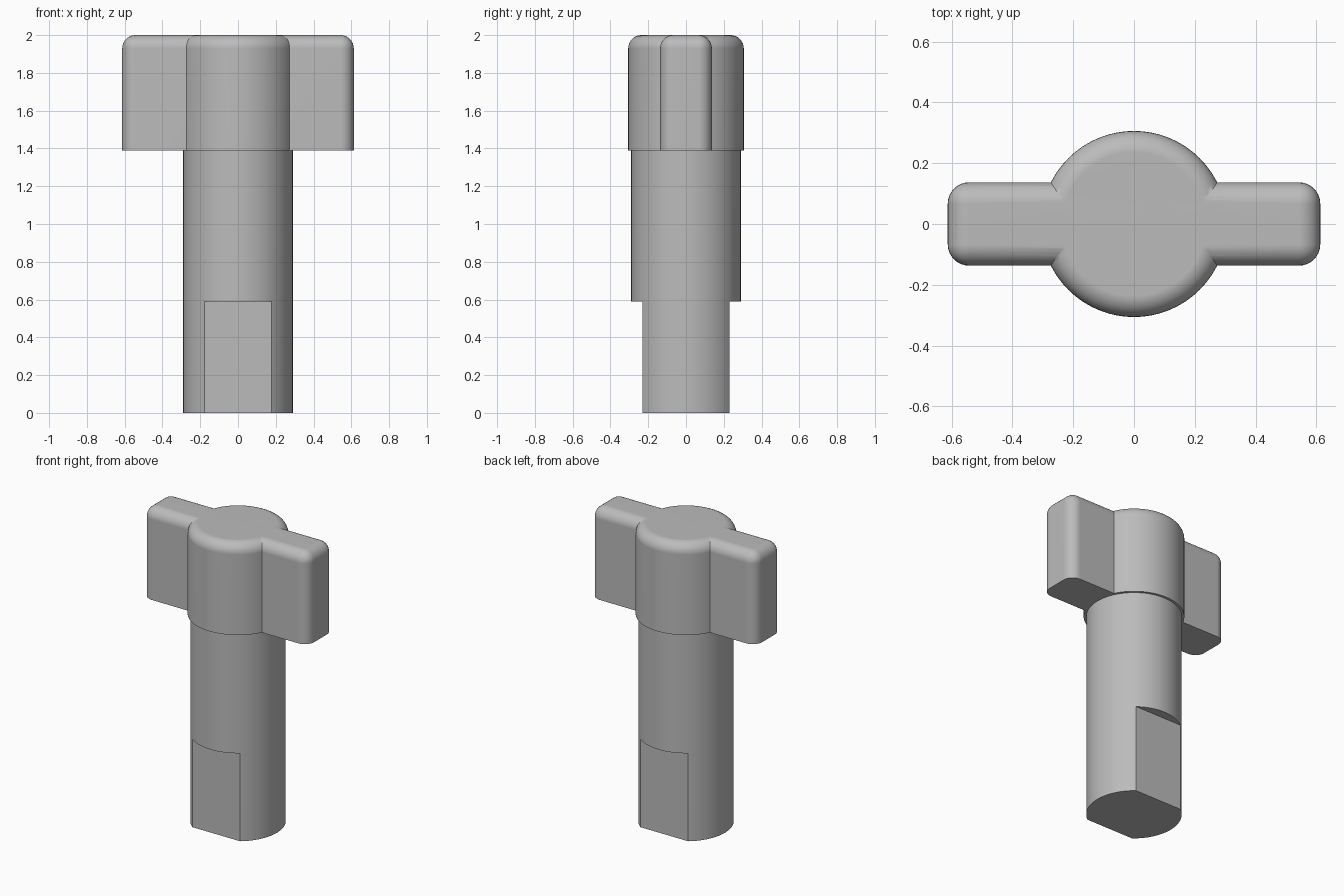
import bpy, bmesh, math
from mathutils import Matrix

if "Cube" in bpy.data.objects:
    bpy.data.objects.remove(bpy.data.objects["Cube"])

R_SHAFT, R_HEAD = 0.29, 0.306
Z_FLAT, Z_HEAD, Z_TOP = 0.59, 1.39, 2.0
FILLET, SEG = 0.07, 8

grey = bpy.data.materials.new("plain_grey")
grey.diffuse_color = (0.5, 0.5, 0.5, 1)
grey.use_nodes = True
grey.node_tree.nodes["Principled BSDF"].inputs["Base Color"].default_value = grey.diffuse_color


def finish(name, bm):
    me = bpy.data.meshes.new(name)
    bmesh.ops.recalc_face_normals(bm, faces=bm.faces[:])
    bm.to_mesh(me)
    bm.free()
    ob = bpy.data.objects.new(name, me)
    bpy.context.collection.objects.link(ob)
    me.materials.append(grey)
    return ob


def cylinder(name, r, z0, z1, fillet=0):
    bm = bmesh.new()
    bmesh.ops.create_cone(bm, cap_ends=True, segments=96, radius1=r, radius2=r,
                          depth=z1 - z0, matrix=Matrix.Translation((0, 0, (z0 + z1) / 2)))
    if fillet:
        rim = [e for e in bm.edges if all(v.co.z > z1 - 1e-4 for v in e.verts)]
        bmesh.ops.bevel(bm, geom=rim, offset=fillet, segments=SEG, profile=0.5,
                        affect='EDGES', clamp_overlap=False)
    return finish(name, bm)


def box(name, lo, hi, fillet=0):
    bm = bmesh.new()
    bmesh.ops.create_cube(bm, size=1)
    for v in bm.verts:
        v.co = [a + (b - a) * (c + 0.5) for a, b, c in zip(lo, hi, v.co)]
    if fillet:
        # every edge except those around the bottom
        edges = [e for e in bm.edges if any(v.co.z > hi[2] - 1e-4 for v in e.verts)]
        bmesh.ops.bevel(bm, geom=edges, offset=fillet, segments=SEG, profile=0.5,
                        affect='EDGES', clamp_overlap=False)
    return finish(name, bm)


def boolean(target, other, operation):
    bpy.context.view_layer.objects.active = target
    mod = target.modifiers.new("bool", 'BOOLEAN')
    mod.operation, mod.object, mod.solver = operation, other, 'EXACT'
    bpy.ops.object.modifier_apply(modifier=mod.name)
    bpy.data.objects.remove(other)


# shaft with two opposite flats at its foot
pin = cylinder("winged_pin", R_SHAFT, 0, Z_HEAD + 0.2)
for s in (-1, 1):
    ys = sorted((s * 0.23, s * 0.5))
    boolean(pin, box("flat_cutter", (-0.5, ys[0], -0.2), (0.5, ys[1], Z_FLAT)), 'DIFFERENCE')

# rounded head and the grip bar forming both wings
head = cylinder("head", R_HEAD, Z_HEAD, Z_TOP, FILLET)
wings = box("wings", (-0.613, -0.137, Z_HEAD), (0.613, 0.137, Z_TOP), FILLET)
boolean(head, wings, 'UNION')
boolean(pin, head, 'UNION')

# smooth shading with crisp edges
bpy.ops.object.select_all(action='DESELECT')
pin.select_set(True)
bpy.context.view_layer.objects.active = pin
bpy.ops.object.shade_smooth_by_angle(angle=math.radians(30))
wn = pin.modifiers.new("weighted_normals", 'WEIGHTED_NORMAL')
wn.keep_sharp = True
